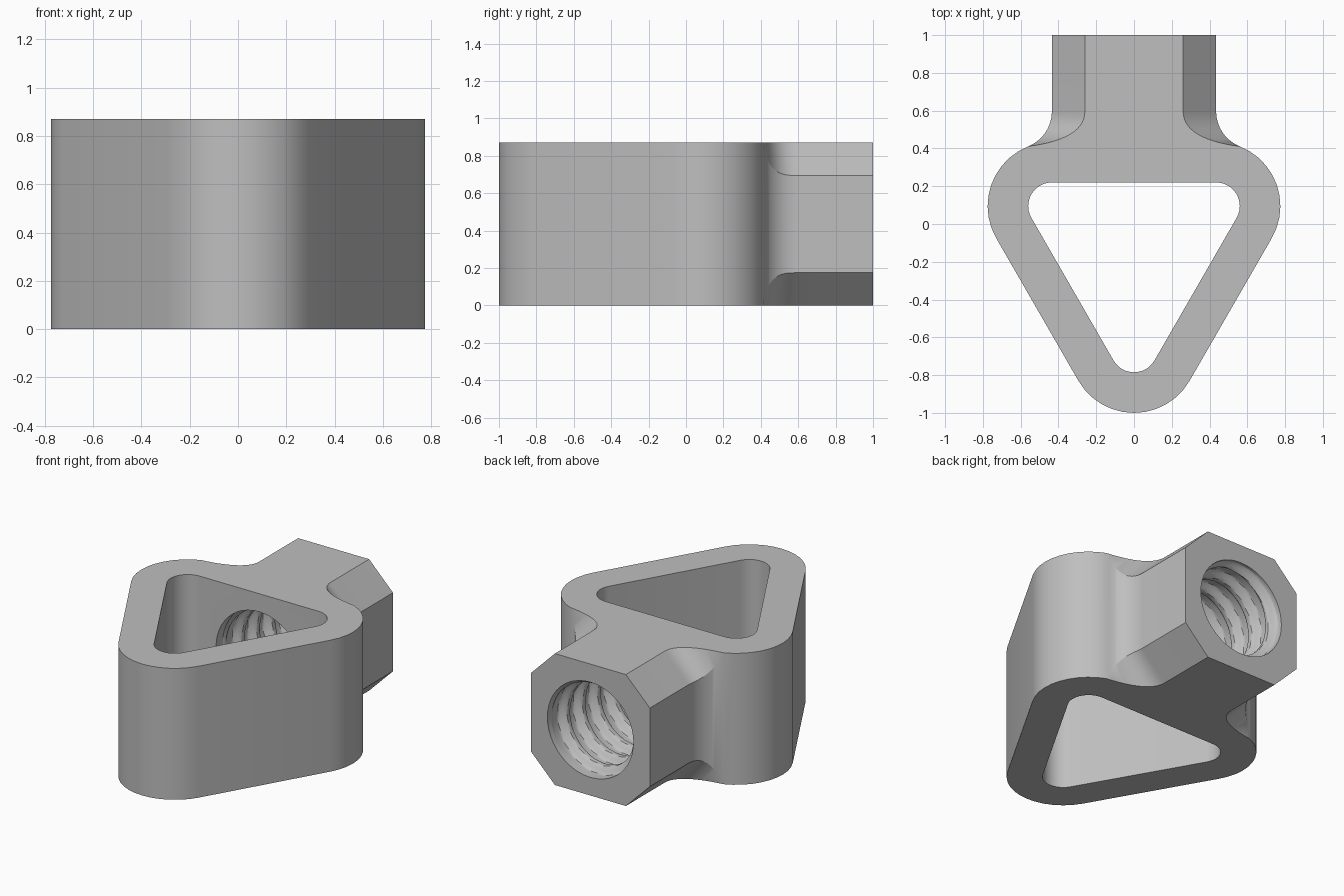
import bpy, bmesh
from math import sin, cos, pi, radians, acos, degrees, sqrt

if "Cube" in bpy.data.objects:
    bpy.data.objects.remove(bpy.data.objects["Cube"])

HEIGHT = 0.87
HALF = 0.435            # half width of the neck and of the loop's corner spacing
CORNER_Y, TIP_Y = 0.095, -0.66
OUTER_R, INNER_R = 0.34, 0.125
FILLET_R = 0.2
CHAMFER = 0.175
BORE_R, THREAD_DEPTH, PITCH = 0.315, 0.045, 0.16

grey = bpy.data.materials.new("light grey")
grey.use_nodes = True
colour = (0.52, 0.52, 0.52, 1)
grey.diffuse_color = colour
grey.node_tree.nodes["Principled BSDF"].inputs["Base Color"].default_value = colour


def arc(cx, cy, r, a0, a1, n):
    angles = [radians(a0 + (a1 - a0) * i / n) for i in range(n + 1)]
    return [(cx + r * cos(a), cy + r * sin(a)) for a in angles]


def mirrored(half):
    """Close a right half outline that starts on the centre line."""
    return half + [(-p[0], *p[1:]) for p in reversed(half[1:])]


def loft(name, rings):
    """Skin closed rings of equal length and cap both ends."""
    bm = bmesh.new()
    loops = [[bm.verts.new(p) for p in ring] for ring in rings]
    n = len(loops[0])
    for low, high in zip(loops, loops[1:]):
        for i in range(n):
            j = (i + 1) % n
            bm.faces.new((low[i], low[j], high[j], high[i]))
    bm.faces.new(loops[0][::-1])
    bm.faces.new(loops[-1])
    bmesh.ops.remove_doubles(bm, verts=bm.verts, dist=0.0005)
    bmesh.ops.recalc_face_normals(bm, faces=bm.faces)
    mesh = bpy.data.meshes.new(name)
    bm.to_mesh(mesh)
    bm.free()
    mesh.materials.append(grey)
    obj = bpy.data.objects.new(name, mesh)
    bpy.context.collection.objects.link(obj)
    return obj


def cut(target, cutter):
    mod = target.modifiers.new("cut", "BOOLEAN")
    mod.operation, mod.solver, mod.object = "DIFFERENCE", "EXACT", cutter
    bpy.context.view_layer.objects.active = target
    bpy.ops.object.modifier_apply(modifier=mod.name)
    bpy.data.objects.remove(cutter)


# Outline of the loop and neck: wall point, cap point and chamfer drop
reach = OUTER_R + FILLET_R
meet = degrees(acos(FILLET_R / reach))
fillet_y = CORNER_Y + sqrt(reach ** 2 - FILLET_R ** 2)
plain = arc(0, TIP_Y, OUTER_R, -90, -30, 6) + arc(HALF, CORNER_Y, OUTER_R, -30, meet, 10)
walls = [(x, y, x, y, 0) for x, y in plain]

steps = 14
fillet = arc(HALF + FILLET_R, fillet_y, FILLET_R, 180 + meet, 180, steps)
end_x, end_y = fillet[0]
edge_x = HALF - CHAMFER
for i, (x, y) in enumerate(fillet[1:], 1):
    t = 1 - i / steps
    cap_x = edge_x + (end_x - edge_x) * t * t
    cap_y = fillet_y * (1 - t) ** 2 + 2 * t * (1 - t) * 0.45 + end_y * t * t
    walls.append((x, y, cap_x, cap_y, CHAMFER * (1 - t ** 3)))
walls.append((HALF, 1, edge_x, 1, CHAMFER))

outline = walls + [(-x, y, -cx, cy, d) for x, y, cx, cy, d in reversed(walls[1:])]
body = loft("loop_and_threaded_neck", [
    [(cx, cy, 0) for x, y, cx, cy, d in outline],
    [(x, y, d) for x, y, cx, cy, d in outline],
    [(x, y, HEIGHT - d) for x, y, cx, cy, d in outline],
    [(cx, cy, HEIGHT) for x, y, cx, cy, d in outline],
])

# Rounded triangular opening
opening = mirrored(arc(0, TIP_Y, INNER_R, -90, -30, 6)
                   + arc(HALF, CORNER_Y, INNER_R, -30, 90, 12))
cut(body, loft("opening_cutter", [[(x, y, z) for x, y in opening]
                                  for z in (-0.1, HEIGHT + 0.1)]))


# Bore with a rounded helical thread that fades out at both ends
def clamp(v):
    return max(0.0, min(1.0, v))


def bore_ring(y, segments=48):
    ring = []
    fade = clamp((y - 0.29) / 0.06) * clamp((0.975 - y) / 0.04)
    for i in range(segments):
        a = 2 * pi * i / segments
        wave = cos(2 * pi * y / PITCH - a)
        crest = clamp((wave + 0.5) / 1.3) ** 1.3
        r = BORE_R - THREAD_DEPTH * crest * fade
        ring.append((r * sin(a), y, HEIGHT / 2 + r * cos(a)))
    return ring


start, stop, rows = 0.12, 1.03, 91
cut(body, loft("bore_cutter", [bore_ring(start + (stop - start) * i / rows)
                               for i in range(rows + 1)]))

# Smooth the curved walls while keeping real edges sharp
bpy.ops.object.select_all(action="DESELECT")
body.select_set(True)
bpy.context.view_layer.objects.active = body
bpy.ops.object.shade_smooth_by_angle(angle=radians(25))
